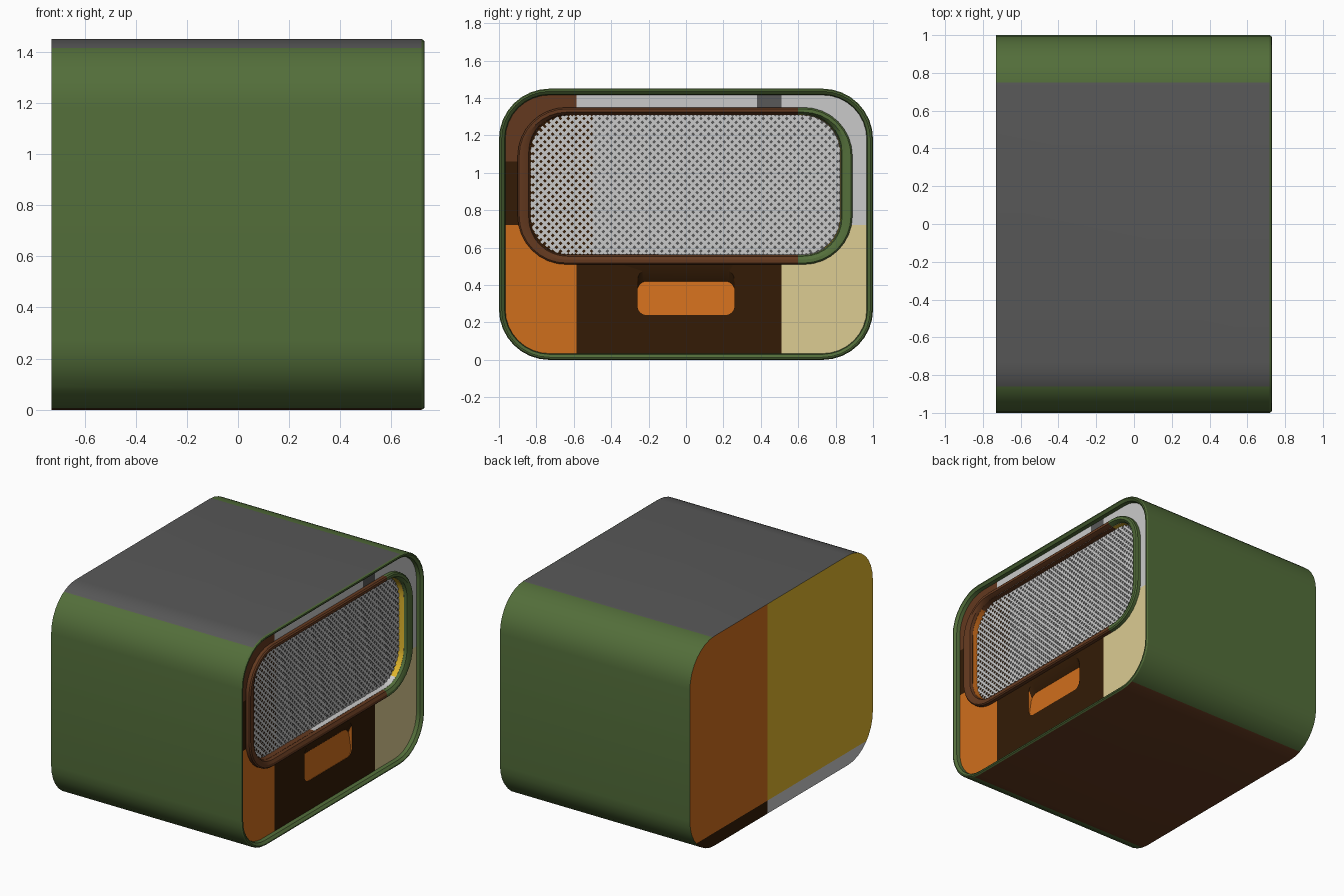
import bpy, bmesh, math
from mathutils import Vector

if "Cube" in bpy.data.objects:
    bpy.data.objects.remove(bpy.data.objects["Cube"])

PALETTE = {
    "green": "536E3A", "dark_grey": "585858", "light_grey": "CACACA",
    "orange": "CF6E1C", "dark_brown": "331B06", "brown": "63391F",
    "cream": "DCCC92", "gold": "DEB42C",
}
NAMES = list(PALETTE)
ID = {n: i for i, n in enumerate(NAMES)}


def linear(code):
    vals = [int(code[i:i + 2], 16) / 255 for i in (0, 2, 4)]
    return [((v + 0.055) / 1.055) ** 2.4 if v > 0.04 else v / 12.92 for v in vals] + [1.0]


MATS = []
for name in NAMES:
    mat = bpy.data.materials.new(name)
    mat.use_nodes = True
    mat.diffuse_color = linear(PALETTE[name])
    mat.node_tree.nodes["Principled BSDF"].inputs["Base Color"].default_value = mat.diffuse_color
    MATS.append(mat)


def rounded_rect(rect, r, inset=0.0, n=8):
    """Points (y, z) around a rounded rectangle."""
    y0, y1, z0, z1 = rect
    corners = [(y1 - r, z1 - r), (y0 + r, z1 - r), (y0 + r, z0 + r), (y1 - r, z0 + r)]
    pts = []
    for q, (cy, cz) in enumerate(corners):
        for i in range(n + 1):
            a = (q + i / n) * math.pi / 2
            pts.append((cy + (r - inset) * math.cos(a), cz + (r - inset) * math.sin(a)))
    return pts


def loft(sections, caps=True):
    """Skin a list of (x, outline) sections along x."""
    bm = bmesh.new()
    rings = [[bm.verts.new((x, y, z)) for y, z in pts] for x, pts in sections]
    k = len(rings[0])
    for a, b in zip(rings, rings[1:]):
        for i in range(k):
            j = (i + 1) % k
            bm.faces.new((a[i], a[j], b[j], b[i]))
    if caps:
        bm.faces.new(rings[0])
        bm.faces.new(rings[-1])
        bmesh.ops.recalc_face_normals(bm, faces=bm.faces)
    bm.normal_update()
    return bm


def cut(bm, axis, value, test=lambda f: True):
    """Split the chosen faces along an axis plane."""
    no = Vector((0, 0, 0))
    no[axis] = 1
    faces = [f for f in bm.faces if test(f)]
    geom = set(faces)
    for f in faces:
        geom.update(f.edges)
        geom.update(f.verts)
    bmesh.ops.bisect_plane(bm, geom=list(geom), plane_co=no * value, plane_no=no, dist=1e-5)
    bm.normal_update()


def paint(bm, rule):
    for f in bm.faces:
        f.material_index = ID[rule(f.calc_center_median(), f.normal)]


def make(name, bm):
    me = bpy.data.meshes.new(name)
    bm.to_mesh(me)
    bm.free()
    for m in MATS:
        me.materials.append(m)
    ob = bpy.data.objects.new(name, me)
    bpy.context.scene.collection.objects.link(ob)
    return ob


def shade(ob):
    bpy.ops.object.select_all(action='DESELECT')
    ob.select_set(True)
    bpy.context.view_layer.objects.active = ob
    bpy.ops.object.shade_smooth_by_angle(angle=math.radians(30))


def carve(ob, bm):
    """Subtract a painted cutter; its colours line the recess."""
    cutter = make("cutter", bm)
    mod = ob.modifiers.new("recess", 'BOOLEAN')
    mod.operation = 'DIFFERENCE'
    mod.solver = 'EXACT'
    mod.object = cutter
    bpy.context.view_layer.update()
    ob.data = bpy.data.meshes.new_from_object(
        ob.evaluated_get(bpy.context.evaluated_depsgraph_get()))
    ob.modifiers.clear()
    bpy.data.objects.remove(cutter)


# Shell with raised rim and recessed front panel
PANEL = 0.69
SHELL = (-1, 1, 0, 1.45)
profile = [(-0.73, 0), (0.718, 0), (0.728, 0.006), (0.73, 0.014),
           (0.724, 0.021), (0.715, 0.03), (PANEL, 0.034)]
body = loft([(x, rounded_rect(SHELL, 0.27, d)) for x, d in profile])


def is_panel(f):
    return f.normal.x > 0.95 and abs(f.calc_center_median().x - PANEL) < 0.001


def is_back(f):
    return f.normal.x < -0.95


def is_side(f):
    return abs(f.normal.x) < 0.05 and f.calc_center_median().x < 0.5


for y in (-0.585, 0.38, 0.51):
    cut(body, 1, y, is_panel)
for z in (0.72, 1.06):
    cut(body, 2, z, is_panel)
cut(body, 1, 0.15, is_back)
cut(body, 2, 0.09, is_back)
for y in (-0.86, 0.75):
    cut(body, 1, y, is_side)


def body_colour(c, n):
    if n.x < -0.95:
        if c.z < 0.09:
            return "dark_brown" if c.y > 0.15 else "light_grey"
        return "orange" if c.y > 0.15 else "gold"
    if n.x > 0.95 and abs(c.x - PANEL) < 0.001:
        if c.z < 0.72:
            return "orange" if c.y < -0.585 else "dark_brown" if c.y < 0.51 else "cream"
        if c.y < -0.585:
            return "dark_brown" if c.z < 1.06 else "brown"
        return "dark_grey" if 0.38 < c.y < 0.51 else "light_grey"
    if c.x < 0.5:
        if n.z > 0.3 and -0.86 < c.y < 0.75:
            return "dark_grey"
        if n.z < (-0.9 if c.y > 0 else -0.97):
            return "brown"
    return "green"


paint(body, body_colour)
shell = make("shell", body)

# Finger scoop: back slopes out to the panel at its lower edge
scoop = loft([(PANEL, rounded_rect((-0.26, 0.26, 0.24, 0.42), 0.05)),
              (PANEL + 0.03, rounded_rect((-0.26, 0.26, 0.24, 0.54), 0.05))])
for v in scoop.verts:
    if v.co.x < PANEL + 0.001:
        v.co.x -= 0.002 + 0.028 * (v.co.z - 0.24) / 0.18
scoop.normal_update()
paint(scoop, lambda c, n: "dark_brown" if n.z > 0.3 else "orange")
carve(shell, scoop)

# Deep window recess with coloured walls
OPEN, OPEN_R, FLOOR = (-0.835, 0.828, 0.56, 1.312), 0.2, 0.65
window = loft([(FLOOR, rounded_rect(OPEN, OPEN_R, 0.004)),
               (PANEL + 0.02, rounded_rect(OPEN, OPEN_R))])
for y in (-0.5, -0.15, 0.6):
    cut(window, 1, y)


def window_colour(c, n):
    if abs(n.x) > 0.9:
        return "dark_brown" if c.y < -0.5 else "dark_grey"
    if n.y > 0.5:
        return "gold"
    if n.y < -0.5:
        return "orange"
    if n.z > 0:
        return "gold" if c.y > 0.6 else "brown"
    return "light_grey" if c.y > -0.15 else "brown"


paint(window, window_colour)
carve(shell, window)
shade(shell)

# Raised window frame, sloping in to the opening
FRAME = (-0.9, 0.89, 0.51, 1.35)
ring = [(x, rounded_rect(FRAME, 0.26, d))
        for x, d in ((PANEL, 0), (0.714, 0), (0.722, 0.008), (0.722, 0.026))]
ring += [(0.71, rounded_rect(OPEN, OPEN_R, -0.006)), (PANEL, rounded_rect(OPEN, OPEN_R))]
frame = loft(ring, caps=False)
bmesh.ops.recalc_face_normals(frame, faces=frame.faces)
if max(frame.faces, key=lambda f: f.calc_center_median().x).normal.x < 0:
    bmesh.ops.reverse_faces(frame, faces=frame.faces)
cut(frame, 1, 0.6)
paint(frame, lambda c, n: "green" if c.y > 0.6 else "brown")
shade(make("window_frame", frame))

# Diagonal woven mesh, clipped to the window
CY, CZ = (OPEN[0] + OPEN[1]) / 2, (OPEN[2] + OPEN[3]) / 2
HY, HZ = (OPEN[1] - OPEN[0]) / 2 - 0.004, (OPEN[3] - OPEN[2]) / 2 - 0.004


def inside(y, z):
    dy, dz = (max(abs(p) - h + OPEN_R, 0) for p, h in ((y, HY), (z, HZ)))
    return math.hypot(dy, dz) < OPEN_R


mesh = bmesh.new()
pitch, half = 0.0295, 0.0076
for sign in (1, -1):
    along = Vector((0, 1, sign)).normalized()
    across = Vector((0, -sign, 1)).normalized()
    x0 = FLOOR + (0.004 if sign > 0 else 0.005)
    for k in range(-40, 41):
        base = across * (k * pitch)
        ts = [t for t in (i * 0.004 for i in range(-350, 351))
              if inside(*(base + along * t).yz)]
        if not ts:
            continue
        pts = [base + along * t + across * s
               for t, s in ((ts[0], -half), (ts[-1], -half), (ts[-1], half), (ts[0], half))]
        low, high = ([mesh.verts.new((x, p.y + CY, p.z + CZ)) for p in pts]
                     for x in (x0, x0 + 0.002))
        mesh.faces.new(low)
        mesh.faces.new(high)
        for i in range(4):
            j = (i + 1) % 4
            mesh.faces.new((low[i], low[j], high[j], high[i]))
bmesh.ops.recalc_face_normals(mesh, faces=mesh.faces)
paint(mesh, lambda c, n: "light_grey")
make("window_mesh", mesh)
